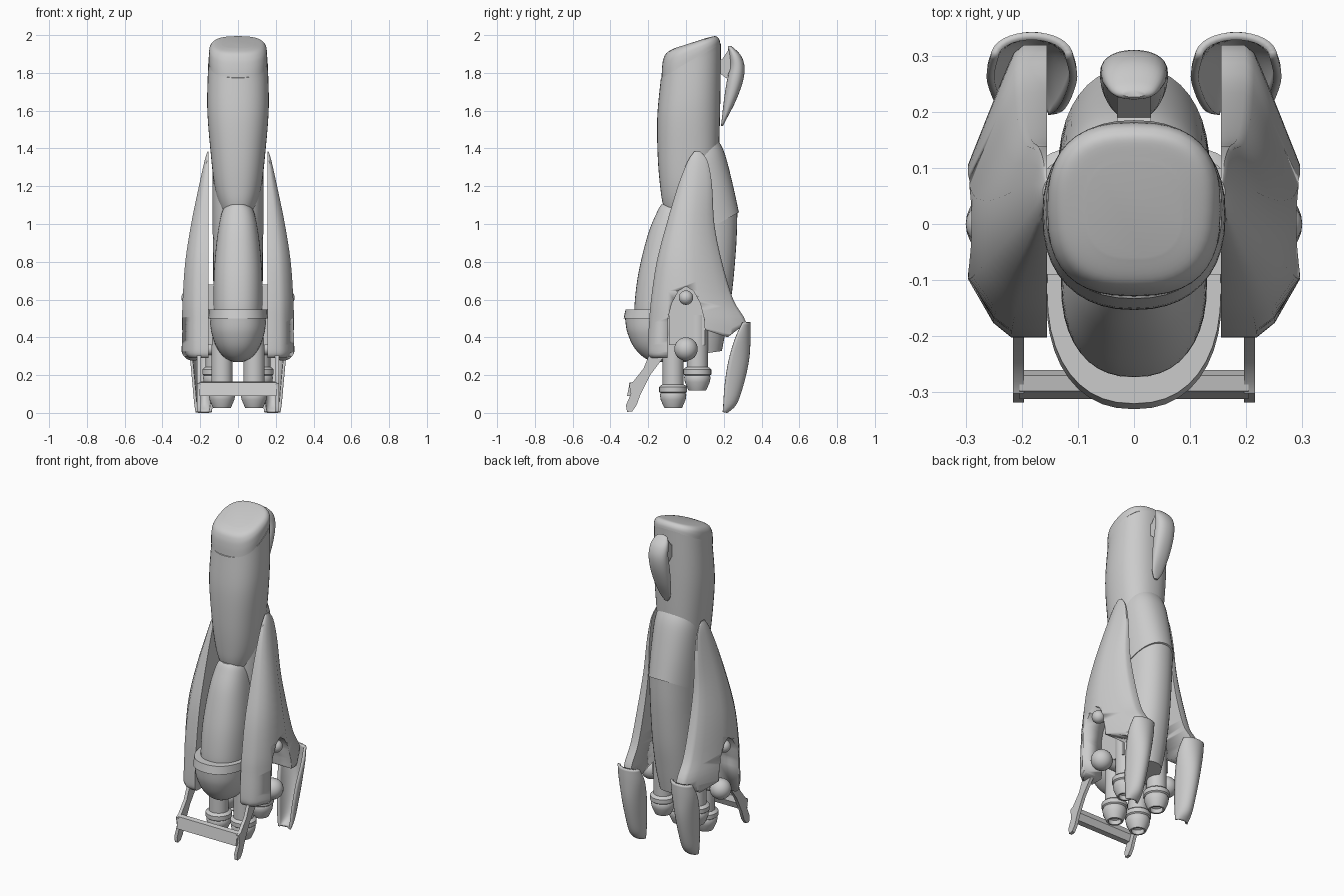
import bpy, bmesh, math
from mathutils import Vector

if "Cube" in bpy.data.objects:
    bpy.data.objects.remove(bpy.data.objects["Cube"])


def make(name, verts, faces, angle=35, mirror=False):
    me = bpy.data.meshes.new(name)
    me.from_pydata(verts, [], faces)
    bm = bmesh.new()
    bm.from_mesh(me)
    bmesh.ops.recalc_face_normals(bm, faces=bm.faces)
    bm.to_mesh(me)
    bm.free()
    ob = bpy.data.objects.new(name, me)
    bpy.context.collection.objects.link(ob)
    if mirror:
        ob.modifiers.new("Mirror", 'MIRROR')
    activate(ob)
    bpy.ops.object.shade_smooth_by_angle(angle=math.radians(angle))
    return ob


def activate(ob):
    bpy.ops.object.select_all(action='DESELECT')
    ob.select_set(True)
    bpy.context.view_layer.objects.active = ob


def smooth_rows(rows, steps=6):
    """Catmull-Rom interpolation of station tuples."""
    out = []
    for i in range(len(rows) - 1):
        a, b, c, d = (rows[max(i - 1, 0)], rows[i], rows[i + 1], rows[min(i + 2, len(rows) - 1)])
        for s in range(steps):
            t = s / steps
            out.append(tuple(0.5 * (2 * q + (r - p) * t + (2 * p - 5 * q + 4 * r - w) * t * t
                                    + (3 * q - p - 3 * r + w) * t ** 3)
                             for p, q, r, w in zip(a, b, c, d)))
    return out + [rows[-1]]


def bridge(rings, closed=True, caps=True):
    n = len(rings[0])
    verts = [v for r in rings for v in r]
    faces = []
    for i in range(len(rings) - 1):
        for j in range(n if closed else n - 1):
            k = (j + 1) % n
            faces.append((i * n + j, i * n + k, (i + 1) * n + k, (i + 1) * n + j))
    if caps:
        faces += [tuple(range(n)), tuple(range(len(verts) - n, len(verts)))]
    return verts, faces


def loft(name, rows, power=2.3, seg=40, smooth=True):
    """Rows are (z, front y, back y, half width, tilt)."""
    rings = []
    for z, yf, yb, hw, tilt in (smooth_rows(rows) if smooth else rows):
        ring = []
        for j in range(seg):
            a = 2 * math.pi * j / seg
            c, s = math.cos(a), math.sin(a)
            dy = (yb - yf) / 2 * math.copysign(abs(s) ** (2 / power), s)
            ring.append((hw * math.copysign(abs(c) ** (2 / power), c), (yf + yb) / 2 + dy, z + tilt * dy))
        rings.append(ring)
    return make(name, *bridge(rings))


def prism(name, profile, x0, x1, mirror=True):
    """Side profile in (y, z) pushed out along x."""
    rings = [[(x, y, z) for y, z in profile] for x in (x0, x1)]
    return make(name, *bridge(rings), mirror=mirror)


def turned(name, profile, x, y, z0, seg=28):
    rings = [[(x + r * math.cos(2 * math.pi * j / seg), y + r * math.sin(2 * math.pi * j / seg), z0 + z)
              for j in range(seg)] for r, z in profile]
    return make(name, *bridge(rings), mirror=True)


# Upper barrel and its slanted cap
loft("barrel", [(0.98, -.07, .12, .05, 0), (1.09, -.118, .15, .095, 0), (1.2, -.137, .165, .124, 0),
                (1.38, -.15, .175, .145, .1), (1.62, -.152, .182, .163, .3), (1.865, -.133, .185, .157, .58)])
loft("barrel_cap", [(1.862, -.129, .181, .154, .58), (1.90, -.127, .178, .154, .48), (1.93, -.12, .168, .148, .4),
                    (1.95, -.103, .15, .128, .35), (1.958, -.06, .11, .085, .32)], power=2.6)

# Rear hull, two sections meeting in a crease
loft("rear_hull_upper", [(1.40, -.04, .165, .118, .5), (1.32, -.06, .205, .132, .4), (1.15, -.08, .25, .135, .3),
                         (0.96, -.09, .28, .135, .55)], power=2.2)
loft("rear_hull_lower", [(0.97, -.09, .272, .132, .5), (0.85, -.1, .266, .132, .2), (0.65, -.1, .245, .13, 0),
                         (0.45, -.08, .215, .12, .1), (0.31, -.05, .19, .095, .15)], power=2.2)

# Front pod in its bowl
loft("front_pod", [(1.10, -.13, .02, .05, -.05), (1.07, -.15, .04, .082, 0), (0.95, -.2, .06, .108, 0),
                   (0.75, -.25, .06, .127, 0), (0.58, -.272, .06, .13, 0), (0.48, -.27, .06, .125, 0)])
loft("pod_bowl", [(0.27, -.17, .0, .025, 0), (0.295, -.225, .05, .075, 0), (0.35, -.277, .06, .115, 0),
                  (0.43, -.312, .07, .142, 0), (0.505, -.323, .08, .149, 0)])
loft("pod_rim", [(0.50, -.33, .09, .157, 0), (0.548, -.32, .09, .155, 0)], smooth=False)

# Side panels: faceted sections, with an arched opening and a rear arm
XI = .155
stations = [(1.385, .162, .045, .075), (1.33, .178, .008, .115), (1.2, .207, -.043, .138), (1.0, .248, -.103, .15),
            (0.8, .279, -.155, .19), (0.6, .293, -.185, .25), (0.48, .296, -.195, .318),
            (0.36, .296, -.202, .32), (0.31, .294, -.2, .32), (0.29, .28, -.185, .32)]
section = [(0, 0), (.45, .0), (.68, .05), (1, .2), (1, .58), (.62, .84), (.42, .97), (.3, 1), (0, 1)]
rings = []
for z, xo, yf, yb in smooth_rows(stations, 4):
    rings.append([(XI + u * (xo - XI), yf + v * (yb - yf), z) for u, v in section])
panel = make("side_panel", *bridge(rings), angle=40)
cutter = prism("arch_cutter", [(-.1, .2), (-.095, .5), (-.075, .58), (-.04, .645), (0, .67), (.04, .645),
                               (.075, .58), (.095, .5), (.1, .44), (.22, .4), (.325, .48), (.4, .49), (.4, .2)],
               .1, .4, mirror=False)
cut = panel.modifiers.new("Arch", 'BOOLEAN')
cut.operation = 'DIFFERENCE'
cut.solver = 'EXACT'
cut.object = cutter
activate(panel)
bpy.ops.object.modifier_apply(modifier=cut.name)
bpy.data.objects.remove(cutter)
panel.modifiers.new("Mirror", 'MIRROR')

# Mounts joining panels and hull
prism("panel_mount", [(-.09, .36), (-.09, .68), (.1, .68), (.1, .36)], .09, .165)

# Pivot balls and axles in the arches
for label, z, r, x in (("upper", .61, .038, .262), ("lower", .338, .062, .238)):
    for side in (-1, 1):
        bpy.ops.mesh.primitive_uv_sphere_add(segments=24, ring_count=14, radius=r, location=(side * x, 0, z))
        bpy.context.object.name = label + "_pivot_ball"
        bpy.ops.object.shade_smooth()
    bpy.ops.mesh.primitive_cylinder_add(vertices=20, radius=r * .5, depth=2 * x, location=(0, 0, z),
                                        rotation=(0, math.pi / 2, 0))
    bpy.context.object.name = label + "_pivot_axle"
    bpy.ops.object.shade_smooth_by_angle()

# Four engines: stem, ring and hollow nozzle
nozzle = [(.056, .4), (.056, .125), (.066, .12), (.074, .112), (.074, .086), (.066, .08), (.07, .07),
          (.066, .045), (.05, .008), (.046, 0), (.036, 0), (.04, .03), (.02, .04)]
turned("front_engine", nozzle, .085, -.068, .025)
turned("rear_engine", nozzle, .115, .06, .118)

# Front struts with a crossbar
prism("front_strut", [(-.1, .32), (-.19, .32), (-.225, .235), (-.28, .165), (-.302, .155), (-.292, .1),
                      (-.318, .04), (-.312, .005), (-.285, .008), (-.262, .04), (-.24, .1), (-.19, .2)],
      .196, .216)
prism("crossbar", [(-.298, .16), (-.27, .165), (-.26, .13), (-.275, .09), (-.312, .09)], 0, .204)

# Rear fins: tapering half shells open to the front
fins = []
for z, yb, yf, hw in smooth_rows([(.48, .335, .30, .066), (.4, .335, .262, .074), (.28, .327, .226, .064),
                                  (.15, .298, .205, .052), (.05, .262, .198, .043), (.005, .215, .195, .036)], 4):
    fins.append([(.182 + hw * math.cos(math.pi * j / 16), yf + (yb - yf) * math.sin(math.pi * j / 16), z)
                 for j in range(17)])
fin = make("rear_fin", *bridge(fins, closed=False, caps=False), mirror=True)
shell = fin.modifiers.new("Shell", 'SOLIDIFY')
shell.thickness = .014
shell.offset = 0

# Hook on the back of the barrel and its bracket
loft("rear_hook", [(1.52, .185, .197, .012, 0), (1.56, .19, .217, .035, 0), (1.65, .2, .263, .052, 0),
                   (1.75, .215, .3, .06, 0), (1.83, .232, .31, .06, 0), (1.89, .228, .292, .056, 0),
                   (1.93, .222, .255, .04, 0), (1.942, .226, .238, .02, 0)], power=2.2, seg=28)
prism("hook_bracket", [(.15, 1.88), (.19, 1.87), (.23, 1.93), (.25, 1.86), (.215, 1.77), (.15, 1.82)],
      0, .03)
